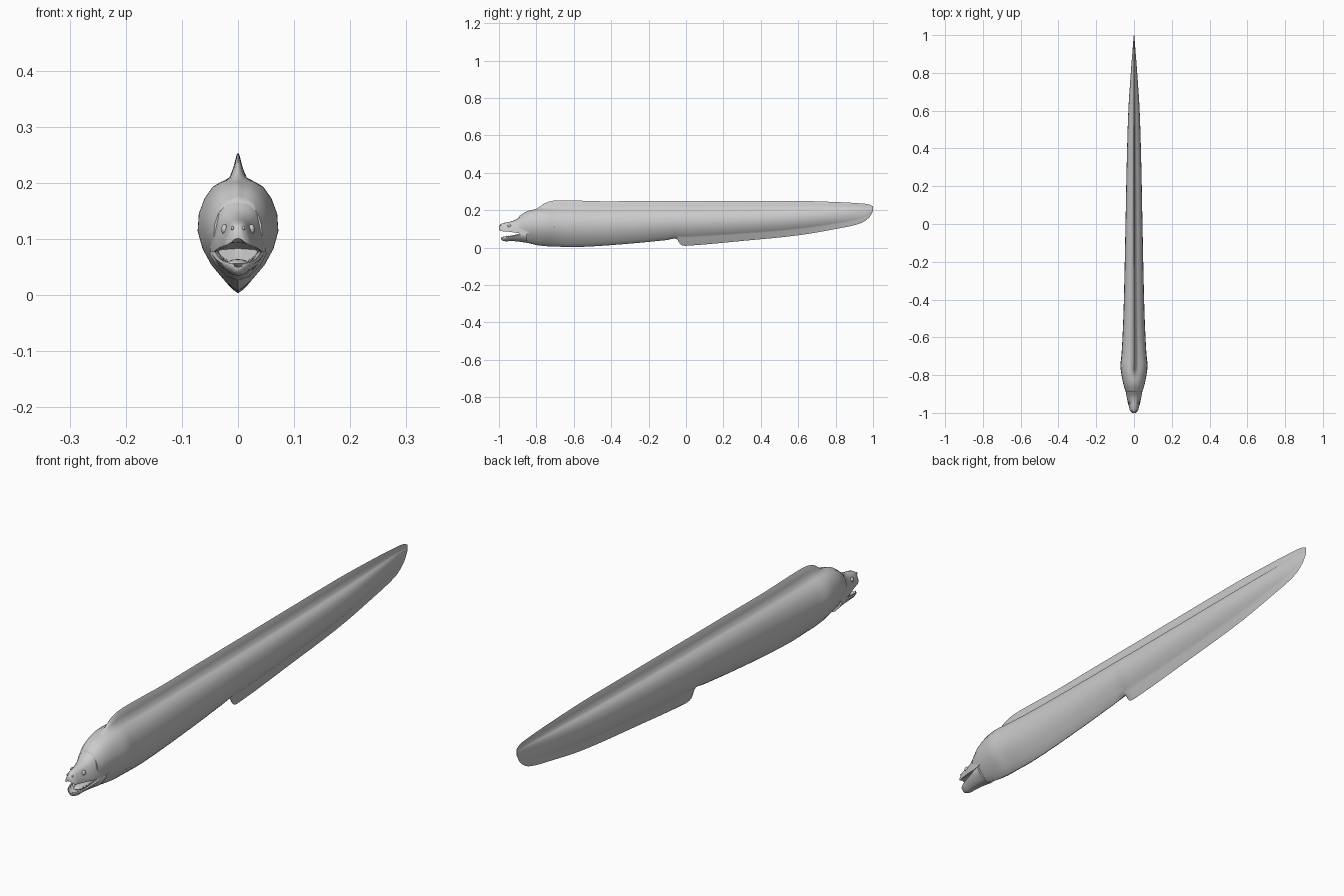
import bpy, bmesh, math
from mathutils import Vector

skin = bpy.data.materials.new("grey_skin")
skin.diffuse_color = (0.6, 0.6, 0.6, 1)


def finish(name, bm, angle=50):
    bmesh.ops.recalc_face_normals(bm, faces=bm.faces)
    me = bpy.data.meshes.new(name)
    bm.to_mesh(me)
    bm.free()
    me.materials.append(skin)
    ob = bpy.data.objects.new(name, me)
    bpy.context.collection.objects.link(ob)
    bpy.ops.object.select_all(action='DESELECT')
    ob.select_set(True)
    bpy.context.view_layer.objects.active = ob
    bpy.ops.object.shade_smooth_by_angle(angle=math.radians(angle))
    return ob


def loft(name, rings, angle=50):
    """Skin closed rings of (x, y, z) points and cap both ends."""
    bm = bmesh.new()
    vr = [[bm.verts.new(p) for p in r] for r in rings]
    n = len(vr[0])
    for a, b in zip(vr, vr[1:]):
        for i in range(n):
            bm.faces.new((a[i], a[(i + 1) % n], b[(i + 1) % n], b[i]))
    bm.faces.new(vr[0])
    bm.faces.new(vr[-1])
    return finish(name, bm, angle)


def ring(y, half):
    """Mirror a bottom-to-top half profile whose ends lie on the centre line."""
    return [(x, y, z) for x, z in half] + [(-x, y, z) for x, z in half[-2:0:-1]]


def interp(stations, steps):
    """Catmull-Rom style refinement of station tuples keyed on y."""
    out = []
    for i in range(len(stations) - 1):
        p = [stations[max(0, min(len(stations) - 1, i + k))] for k in (-1, 0, 1, 2)]
        for s in range(steps):
            t = s / steps
            h = (2*t**3 - 3*t*t + 1, t**3 - 2*t*t + t, -2*t**3 + 3*t*t, t**3 - t*t)
            row = [p[1][0] + t * (p[2][0] - p[1][0])]
            d = p[2][0] - p[1][0]
            for j in range(1, len(p[0])):
                m1 = d * (p[2][j] - p[0][j]) / (p[2][0] - p[0][0])
                m2 = d * (p[3][j] - p[1][j]) / (p[3][0] - p[1][0])
                row.append(h[0]*p[1][j] + h[1]*m1 + h[2]*p[2][j] + h[3]*m2)
            out.append(tuple(row))
    return out + [stations[-1]]


# Body with dorsal and anal fins: y, keel, belly, back, fin top, half width
BODY = [
    (-0.89, 0.032, 0.035, 0.166, 0.170, 0.043),
    (-0.85, 0.026, 0.028, 0.190, 0.195, 0.056),
    (-0.80, 0.014, 0.017, 0.203, 0.208, 0.066),
    (-0.75, 0.008, 0.011, 0.205, 0.240, 0.072),
    (-0.70, 0.006, 0.009, 0.204, 0.252, 0.067),
    (-0.60, 0.003, 0.006, 0.201, 0.252, 0.061),
    (-0.45, 0.010, 0.013, 0.200, 0.248, 0.055),
    (-0.25, 0.026, 0.029, 0.200, 0.249, 0.050),
    (-0.10, 0.041, 0.044, 0.200, 0.249, 0.047),
    (-0.05, 0.047, 0.050, 0.200, 0.249, 0.046),
    (-0.03, 0.018, 0.050, 0.200, 0.249, 0.046),
    (0.00, 0.010, 0.049, 0.200, 0.249, 0.045),
    (0.30, 0.036, 0.068, 0.202, 0.250, 0.039),
    (0.60, 0.066, 0.095, 0.206, 0.250, 0.030),
    (0.80, 0.100, 0.125, 0.210, 0.244, 0.017),
    (0.93, 0.129, 0.150, 0.213, 0.237, 0.007),
    (0.98, 0.162, 0.175, 0.212, 0.231, 0.003),
    (1.00, 0.195, 0.200, 0.212, 0.221, 0.001)]
# Cross-section: share of width, share of height from belly to back
SECTION = [(0.36, 0.09), (0.66, 0.22), (0.88, 0.37), (1.0, 0.53), (0.97, 0.69),
           (0.83, 0.83), (0.62, 0.94), (0.38, 0.99)]


def body_ring(y, keel, belly, back, top, w):
    h = back - belly
    half = [(0, keel), (0.07 * w, keel + 0.003 * min(1, w / 0.02)), (0.16 * w, belly + 0.02 * h)]
    half += [(w * a, belly + h * b) for a, b in SECTION]
    half += [(0.22 * w, back + 0.10 * (top - back)), (0.12 * w, back + 0.5 * (top - back)),
             (0.04 * w, top - 0.06 * (top - back)), (0, top)]
    return ring(y, half)


loft("body", [body_ring(*s) for s in interp(BODY, 4)], 60)

# Upper jaw and snout: y, bottom, top, half width at lip, half width at brow
SNOUT = [(-0.84, 0.080, 0.190, 0.050, 0.042), (-0.88, 0.076, 0.172, 0.045, 0.036),
         (-0.91, 0.080, 0.150, 0.040, 0.027), (-0.94, 0.084, 0.139, 0.033, 0.020),
         (-0.97, 0.087, 0.133, 0.026, 0.016), (-0.99, 0.089, 0.126, 0.020, 0.012),
         (-1.00, 0.095, 0.114, 0.010, 0.007)]
SNOUT = interp([(-s[0],) + s[1:] for s in SNOUT], 3)
loft("upper_jaw", [ring(-y, [(0, b + 0.006), (0.7 * l, b + 0.004), (l, b), (l, b + 0.25 * (t - b)),
                             (0.45 * l + 0.55 * w, b + 0.55 * (t - b)), (w, b + 0.80 * (t - b)),
                             (0.6 * w, t - 0.04 * (t - b)), (0, t)])
                   for y, b, t, l, w in SNOUT], 55)

# Lower jaw, hollowed along the middle: y, chin, rim, half width
JAW = [(-0.85, 0.026, 0.082, 0.051), (-0.88, 0.030, 0.078, 0.045), (-0.91, 0.034, 0.070, 0.040),
       (-0.94, 0.035, 0.064, 0.034), (-0.965, 0.034, 0.060, 0.027), (-0.982, 0.038, 0.057, 0.017),
       (-0.988, 0.044, 0.055, 0.008)]
JAW = interp([(-s[0],) + s[1:] for s in JAW], 3)
loft("lower_jaw", [ring(-y, [(0, c), (0.4 * w, c + 0.12 * (r - c)), (0.8 * w, c + 0.5 * (r - c)),
                             (w, c + 0.85 * (r - c)), (0.92 * w, r), (0.72 * w, r - 0.004),
                             (0.6 * w, c + 0.6 * (r - c)), (0, c + 0.5 * (r - c))])
                   for y, c, r, w in JAW], 55)


def blob(name, centre, size, mirrored=True, segs=14):
    bm = bmesh.new()
    for sx in ((1, -1) if mirrored else (1,)):
        new = bmesh.ops.create_uvsphere(bm, u_segments=segs, v_segments=segs // 2 + 1, radius=1)["verts"]
        for v in new:
            v.co = Vector((sx * centre[0] + v.co.x * size[0],
                           centre[1] + v.co.y * size[1], centre[2] + v.co.z * size[2]))
    return finish(name, bm, 60)


# Eyes, nostrils, tongue, gill openings
blob("eyes", (0.024, -0.945, 0.117), (0.006, 0.009, 0.009))
blob("nostrils", (0.010, -0.992, 0.119), (0.003, 0.006, 0.004), segs=8)
blob("tongue", (0, -0.915, 0.056), (0.02, 0.05, 0.008), False)
blob("gill_openings", (0.064, -0.71, 0.112), (0.004, 0.018, 0.005), segs=10)

# Teeth along both jaws
bm = bmesh.new()
for sx in (1, -1):
    for i in range(6):
        y = -0.975 + 0.014 * i
        for x, z, up in ((0.019 + 0.16 * (y + 0.975), 0.058 + 0.10 * (y + 0.975), 1),
                         (0.021 + 0.16 * (y + 0.975), 0.090 - 0.10 * (y + 0.975), -1)):
            new = bmesh.ops.create_cone(bm, segments=6, radius1=0.0025, radius2=0.0003,
                                        depth=0.011, cap_ends=True)["verts"]
            for v in new:
                v.co = Vector((sx * x + v.co.x, y + v.co.y, z + up * v.co.z))
finish("teeth", bm, 40)
